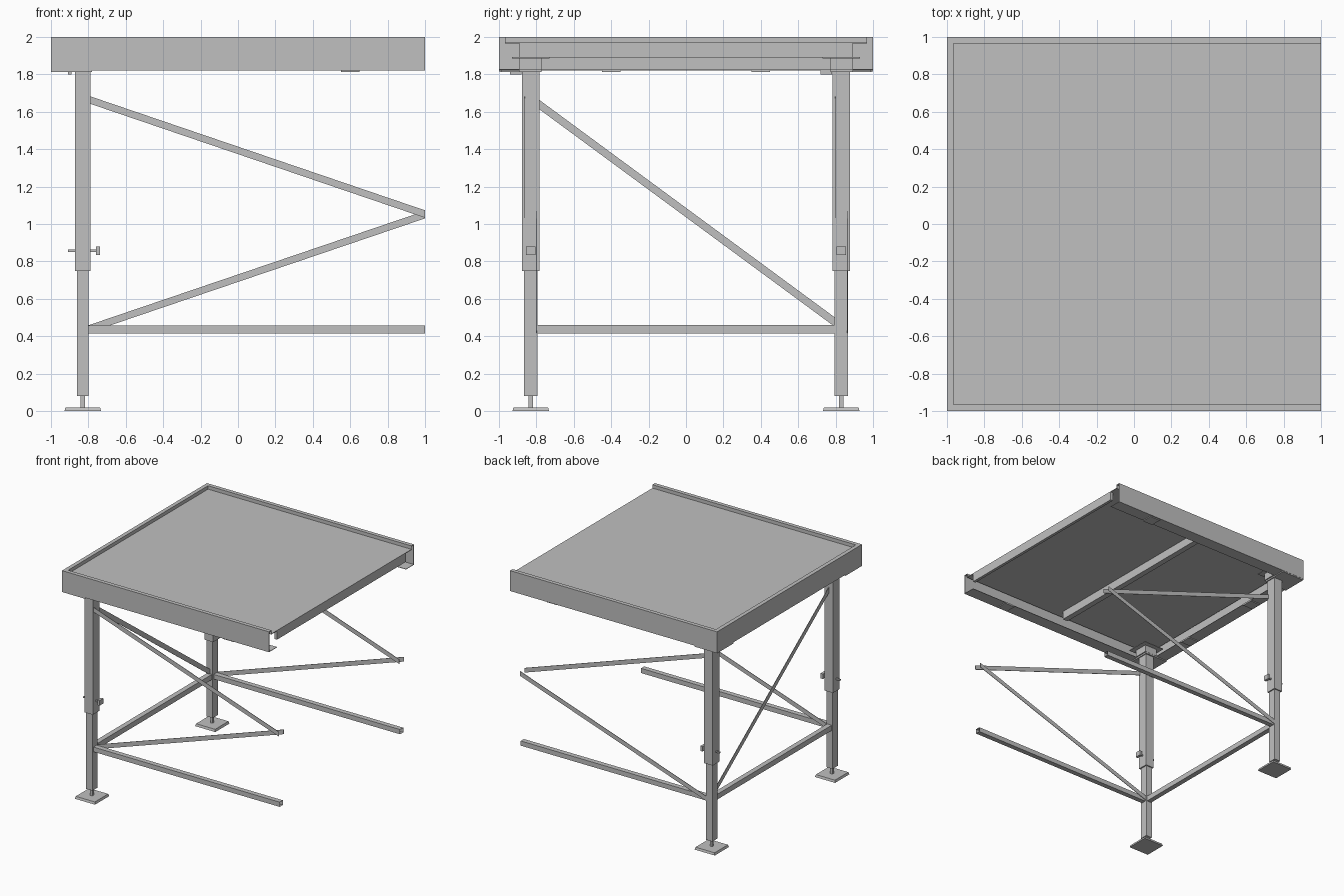
import bpy, bmesh
from mathutils import Vector

cube = bpy.data.objects.get("Cube")
if cube:
    bpy.data.objects.remove(cube, do_unlink=True)

grey = bpy.data.materials.new("steel grey")
grey.use_nodes = True
grey.diffuse_color = (0.53, 0.53, 0.53, 1)
grey.node_tree.nodes["Principled BSDF"].inputs["Base Color"].default_value = grey.diffuse_color


def finish(name, bm):
    bmesh.ops.recalc_face_normals(bm, faces=bm.faces)
    mesh = bpy.data.meshes.new(name)
    bm.to_mesh(mesh)
    bm.free()
    mesh.materials.append(grey)
    obj = bpy.data.objects.new(name, mesh)
    bpy.context.collection.objects.link(obj)
    return obj


def box(name, x, y, z, open_axis=None):
    """Box from three (low, high) ranges; open_axis makes it an open-ended tube."""
    bm = bmesh.new()
    bmesh.ops.create_cube(bm, size=1)
    if open_axis is not None:
        ends = [f for f in bm.faces if abs(f.calc_center_median()[open_axis]) > 0.4]
        bmesh.ops.delete(bm, geom=ends, context="FACES_ONLY")
    for v in bm.verts:
        v.co = Vector([(lo + hi) / 2 + c * (hi - lo) for c, (lo, hi) in zip(v.co, (x, y, z))])
    return finish(name, bm)


def around(c, half):
    return (c - half, c + half)


def brace(name, a, b, height):
    """Flat sloping strip with upright ends, standing on edge from a to b."""
    a, b = Vector(a), Vector(b)
    side = (b - a).cross(Vector((0, 0, 1))).normalized() * 0.002
    up = Vector((0, 0, height / 2))
    bm = bmesh.new()
    rings = [[bm.verts.new(p + s * side + t * up) for s, t in ((-1, -1), (1, -1), (1, 1), (-1, 1))]
             for p in (a, b)]
    for i in range(4):
        j = (i + 1) % 4
        bm.faces.new((rings[0][i], rings[0][j], rings[1][j], rings[1][i]))
    for ring in rings:
        bm.faces.new(ring)
    return finish(name, bm)


# Edge rim: thin lipped channel swept round three sides, open at +x
profile = [(0, 1.822), (0, 2), (0.035, 2), (0.035, 1.965), (0.031, 1.965), (0.031, 1.996),
           (0.004, 1.996), (0.004, 1.826), (0.11, 1.826), (0.11, 1.822)]
bm = bmesh.new()
stations = []
for sx, sy in ((1, -1), (-1, -1), (-1, 1), (1, 1)):
    stations.append([bm.verts.new((1 if sx > 0 else d - 1, sy * (1 - d), z)) for d, z in profile])
for r, s in zip(stations, stations[1:]):
    for i in range(len(profile)):
        j = (i + 1) % len(profile)
        bm.faces.new((r[i], r[j], s[j], s[i]))
for end in (stations[0], stations[-1]):
    bm.faces.new(end)
finish("edge_rim", bm)

# Thin deck sheet on cross beams
box("deck_sheet", (-0.965, 1), around(0, 0.965), (1.964, 1.97))
box("middle_beam", around(0, 0.025), around(0, 0.89), (1.89, 1.966))
box("open_edge_beam", (0.975, 1), around(0, 0.89), (1.89, 1.966))

# Small clips under the rim
for y in (-0.4, 0.4):
    box("rim_clip", (-0.99, -0.89), around(y, 0.05), (1.814, 1.828))
for y in (-0.94, 0.94):
    box("rim_clip", around(0.6, 0.05), around(y, 0.05), (1.814, 1.828))

LEG = -0.83
for side, tag in ((-1, "front"), (1, "back")):
    y = side * -LEG
    # Telescopic leg
    box(tag + "_leg_sleeve", around(LEG, 0.041), around(y, 0.046), (0.75, 1.83))
    box(tag + "_leg_inner", around(LEG, 0.03), around(y, 0.036), (0.08, 0.76))
    box(tag + "_leg_head", around(LEG, 0.06), around(y, 0.06), (1.825, 1.89))
    box(tag + "_head_plate", (-1, -0.78), around(side * 0.885, 0.113), (1.812, 1.828))
    box(tag + "_bearing_plate", around(LEG, 0.1), around(y, 0.1), (1.886, 1.892))
    latch_y = -0.91 if side < 0 else 0.75
    box(tag + "_head_latch", around(-0.9, 0.01), around(latch_y, 0.03), (1.8, 1.83))
    # Levelling foot
    box(tag + "_foot_screw", around(LEG, 0.011), around(y, 0.011), (0.015, 0.085))
    foot = box(tag + "_foot_plate", around(LEG, 0.098), around(y, 0.098), (0, 0.02))
    for v in foot.data.vertices:
        if v.co.z > 0.01:
            v.co.x = LEG + (v.co.x - LEG) * 0.94
            v.co.y = y + (v.co.y - y) * 0.94
    # Locking bolt through the sleeve
    box(tag + "_lock_bolt", (-0.91, -0.75), around(y, 0.006), around(0.857, 0.006))
    box(tag + "_lock_knob", (-0.76, -0.738), around(y, 0.026), around(0.857, 0.022))
    # Long rail, and V brace of two strips on opposite faces
    box(tag + "_rail", (LEG, 1), around(y, 0.022), (0.415, 0.456), open_axis=0)
    brace(tag + "_upper_brace", (-0.8, y - 0.032, 1.666), (1, y - 0.032, 1.053), 0.04)
    brace(tag + "_lower_brace", (-0.81, y + 0.032, 0.435), (1, y + 0.032, 1.05), 0.04)

# End frame between the legs
box("end_rail", around(LEG, 0.022), (LEG, -LEG), (0.414, 0.46))
brace("end_brace", (LEG, -0.8, 1.65), (LEG, 0.81, 0.465), 0.05)
